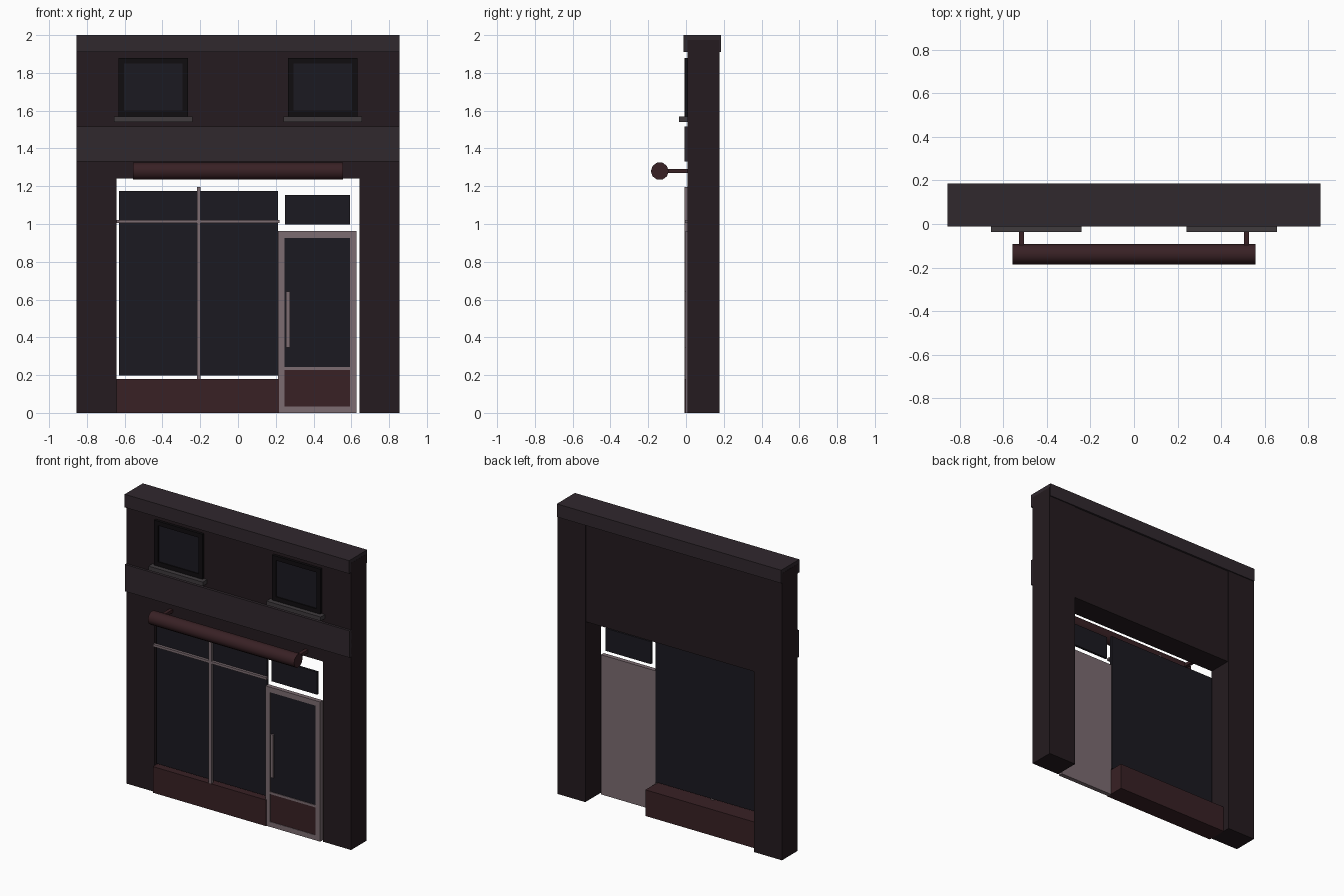
import bpy, math

if "Cube" in bpy.data.objects:
    bpy.data.objects.remove(bpy.data.objects["Cube"])

def mat(name, r, g, b):
    m = bpy.data.materials.new(name)
    m.diffuse_color = (r, g, b, 1)
    m.use_nodes = True
    m.node_tree.nodes["Principled BSDF"].inputs["Base Color"].default_value = m.diffuse_color
    return m

WALL = mat("wall_paint", 0.018, 0.011, 0.014)
TRIM = mat("trim_paint", 0.030, 0.021, 0.027)
GLASS = mat("dark_glass", 0.011, 0.010, 0.015)
RED = mat("red_paint", 0.040, 0.015, 0.018)
METAL = mat("door_metal", 0.200, 0.150, 0.165)
DARK = mat("window_frame_paint", 0.005, 0.004, 0.005)
STONE = mat("sill_stone", 0.050, 0.043, 0.048)

def box(name, x, y, z, m):
    """Box from (min, max) ranges."""
    v = [(a, b, c) for a in x for b in y for c in z]
    f = [(0, 1, 3, 2), (4, 6, 7, 5), (0, 4, 5, 1), (2, 3, 7, 6), (0, 2, 6, 4), (1, 5, 7, 3)]
    me = bpy.data.meshes.new(name)
    me.from_pydata(v, [], f)
    me.materials.append(m)
    o = bpy.data.objects.new(name, me)
    bpy.context.collection.objects.link(o)
    return o

def frame(name, x, y, z, t, m):
    """Four bars around an opening."""
    box(name + "_left", (x[0], x[0] + t), y, z, m)
    box(name + "_right", (x[1] - t, x[1]), y, z, m)
    inner = (x[0] + t, x[1] - t)
    box(name + "_bottom", inner, y, (z[0], z[0] + t), m)
    box(name + "_top", inner, y, (z[1] - t, z[1]), m)

# Wall: piers, upper wall, fascia, cornice
box("pier_left", (-0.856, -0.643), (0.008, 0.178), (0, 1.975), WALL)
box("pier_right", (0.643, 0.856), (0.008, 0.178), (0, 1.975), WALL)
box("upper_wall", (-0.643, 0.643), (0.010, 0.172), (1.24, 1.95), WALL)
box("fascia", (-0.856, 0.856), (-0.008, 0.012), (1.33, 1.515), TRIM)
box("cornice", (-0.855, 0.855), (-0.012, 0.185), (1.91, 2.0), TRIM)

# Upper windows with sills
for side, s in (("left", -1), ("right", 1)):
    cx = s * 0.449
    frame("upper_frame_" + side, (cx - 0.184, cx + 0.184), (-0.008, 0.012), (1.57, 1.88), 0.03, DARK)
    box("upper_glass_" + side, (cx - 0.156, cx + 0.156), (-0.001, 0.012), (1.598, 1.852), GLASS)
    box("sill_" + side, (cx - 0.207, cx + 0.207), (-0.037, 0.012), (1.54, 1.568), STONE)

# Shop window
box("stall_riser", (-0.643, 0.218), (-0.008, 0.130), (0, 0.18), RED)
box("shop_glass", (-0.630, 0.211), (0.012, 0.030), (0.197, 1.175), GLASS)
box("mullion", (-0.218, -0.198), (-0.007, 0.014), (0.18, 1.197), METAL)
box("transom_bar", (-0.643, 0.220), (-0.006, 0.014), (1.005, 1.022), METAL)

# Door with glazing, kick panel, handle and light above
box("door_slab", (0.212, 0.628), (0.008, 0.028), (0, 0.962), METAL)
frame("door_frame", (0.212, 0.628), (-0.002, 0.010), (0, 0.962), 0.035, METAL)
box("door_rail", (0.247, 0.593), (-0.002, 0.010), (0.226, 0.242), METAL)
box("door_glass", (0.247, 0.593), (0.002, 0.012), (0.242, 0.927), GLASS)
box("kick_panel", (0.247, 0.593), (0.001, 0.012), (0.035, 0.226), RED)
box("door_handle", (0.254, 0.274), (-0.009, 0.006), (0.345, 0.642), METAL)
box("over_door_glass", (0.248, 0.594), (0.012, 0.028), (0.998, 1.153), GLASS)

# Rolled awning on two arms
bpy.ops.mesh.primitive_cylinder_add(vertices=10, radius=0.047, depth=1.114,
                                    location=(0, -0.139, 1.28), rotation=(0, math.pi / 2, 0))
roll = bpy.context.object
roll.name = "awning_roll"
roll.data.materials.append(RED)
bpy.ops.object.shade_smooth_by_angle(angle=math.radians(40))
for side, s in (("left", -1), ("right", 1)):
    cx = s * 0.516
    box("awning_arm_" + side, (cx - 0.012, cx + 0.012), (-0.139, 0.012), (1.27, 1.292), RED)
